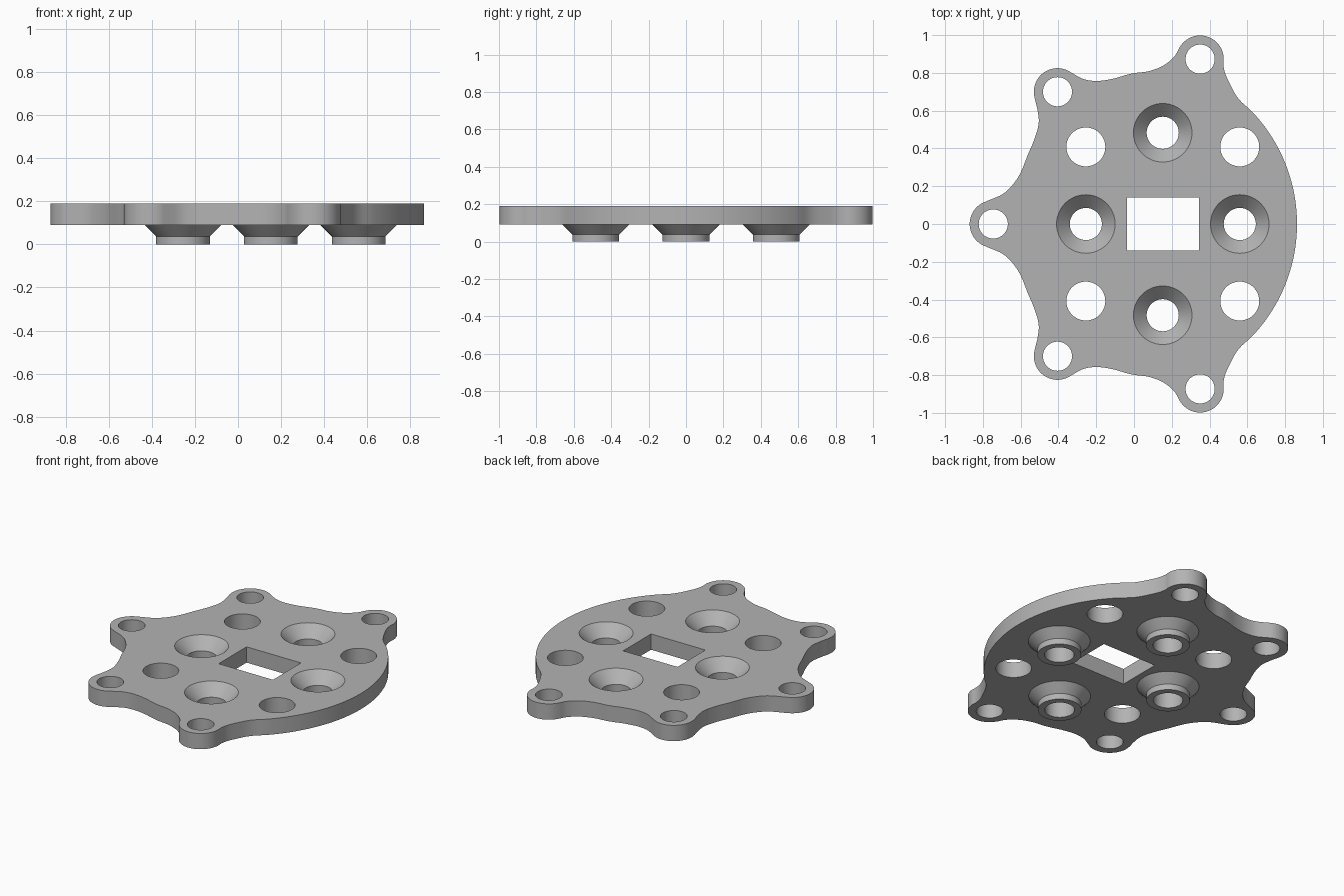
import bpy, bmesh, math
from mathutils import Vector

if "Cube" in bpy.data.objects:
    bpy.data.objects.remove(bpy.data.objects["Cube"], do_unlink=True)

BOTTOM, TOP = 0.09, 0.19
SINK_R = 0.155

grey = bpy.data.materials.new("plain grey")
grey.use_nodes = True
grey.diffuse_color = (0.45, 0.45, 0.45, 1)
grey.node_tree.nodes["Principled BSDF"].inputs["Base Color"].default_value = grey.diffuse_color


def arc(cx, cy, r, start, end, step=12):
    n = max(2, round(abs(end - start) / step))
    angles = [math.radians(start + (end - start) * i / n) for i in range(n + 1)]
    return [Vector((cx + r * math.cos(a), cy + r * math.sin(a))) for a in angles]


def circle(cx, cy, r):
    return arc(cx, cy, r, 0, 360, 6)[:-1]


def smooth_loop(knots, steps=4):
    """Closed smooth curve through the knots, weighted by chord length."""
    n = len(knots)
    chord = [(knots[(i + 1) % n] - knots[i]).length for i in range(n)]
    slope = [(knots[(i + 1) % n] - knots[i]) / chord[i] for i in range(n)]
    tangent = [(slope[i - 1] * chord[i] + slope[i] * chord[i - 1])
               / (chord[i - 1] + chord[i]) for i in range(n)]
    result = []
    for i in range(n):
        j = (i + 1) % n
        for k in range(steps):
            t = k / steps
            h = t * t * (3 - 2 * t)
            result.append(knots[i] * (1 - h) + knots[j] * h
                          + tangent[i] * chord[i] * t * (1 - t) ** 2
                          - tangent[j] * chord[i] * t * t * (1 - t))
    return result


def finish(obj):
    obj.data.materials.clear()
    obj.data.materials.append(grey)
    bpy.ops.object.select_all(action='DESELECT')
    obj.select_set(True)
    bpy.context.view_layer.objects.active = obj
    bpy.ops.object.shade_smooth_by_angle(angle=math.radians(30))


# Plate outline: lug arcs joined by flowing waists and a round right edge
lugs = [(-0.745, 0), (-0.405, 0.70), (0.35, 0.873)]
LUG_R = 0.125
waist_a = [(-0.685, 0.165), (-0.615, 0.245), (-0.562, 0.367),
           (-0.525, 0.456), (-0.504, 0.541), (-0.513, 0.615)]
waist_b = [(-0.261, 0.765), (-0.198, 0.757), (-0.129, 0.765),
           (-0.01, 0.797), (0.082, 0.81), (0.161, 0.842), (0.219, 0.894)]
waist_c = [(0.479, 0.81), (0.505, 0.747)]
upper = (arc(*lugs[0], LUG_R, 180, 110) + [Vector(p) for p in waist_a]
         + arc(*lugs[1], LUG_R, 190, 55) + [Vector(p) for p in waist_b]
         + arc(*lugs[2], LUG_R, 150, -10) + [Vector(p) for p in waist_c]
         + arc(0, 0, 0.863, 50, 0, 6))
lower = [Vector((p.x, -p.y)) for p in reversed(upper[1:-1])]
outline = smooth_loop(upper + lower)

# Hole layout
bosses = [(-0.255, 0), (0.56, 0), (0.152, 0.483), (0.152, -0.483)]
loops = [outline]
loops += [circle(x, y, SINK_R) for x, y in bosses]
loops += [circle(x, s * 0.408, 0.103) for x in (-0.255, 0.56) for s in (1, -1)]
loops += [circle(x, s * y, 0.077) for x, y in lugs for s in ((1, -1) if y else (1,))]
loops.append([Vector(p) for p in ((-0.038, -0.14), (0.343, -0.14), (0.343, 0.14), (-0.038, 0.14))])

# Plate: filled profile with holes, extruded
curve = bpy.data.curves.new("plate_profile", 'CURVE')
curve.dimensions = '2D'
curve.fill_mode = 'BOTH'
curve.extrude = (TOP - BOTTOM) / 2
for loop in loops:
    spline = curve.splines.new('POLY')
    spline.points.add(len(loop) - 1)
    for point, p in zip(spline.points, loop):
        point.co = (p.x, p.y, 0, 1)
    spline.use_cyclic_u = True
profile = bpy.data.objects.new("plate_profile", curve)
bpy.context.collection.objects.link(profile)
mesh = bpy.data.meshes.new_from_object(
    profile.evaluated_get(bpy.context.evaluated_depsgraph_get()))
bpy.data.objects.remove(profile, do_unlink=True)
bm = bmesh.new()
bm.from_mesh(mesh)
bmesh.ops.remove_doubles(bm, verts=bm.verts, dist=0.0001)
bmesh.ops.translate(bm, verts=bm.verts, vec=(0, 0, (TOP + BOTTOM) / 2))
bmesh.ops.recalc_face_normals(bm, faces=bm.faces)
bm.to_mesh(mesh)
bm.free()
mesh.name = "plate"
plate = bpy.data.objects.new("plate", mesh)
bpy.context.collection.objects.link(plate)
finish(plate)

# Countersunk bosses: one revolved section, reused at four places
section = [(SINK_R, TOP), (0.085, 0.12), (0.085, 0), (0.125, 0),
           (0.125, 0.037), (0.178, BOTTOM), (SINK_R, BOTTOM)]
bm = bmesh.new()
verts = [bm.verts.new((r, 0, z)) for r, z in section]
edges = [bm.edges.new((verts[i], verts[(i + 1) % len(verts)])) for i in range(len(verts))]
bmesh.ops.spin(bm, geom=verts + edges, cent=(0, 0, 0), axis=(0, 0, 1),
               angle=math.tau, steps=60, use_merge=True)
bmesh.ops.remove_doubles(bm, verts=bm.verts, dist=0.0001)
bmesh.ops.recalc_face_normals(bm, faces=bm.faces)
boss_mesh = bpy.data.meshes.new("countersunk_boss")
bm.to_mesh(boss_mesh)
bm.free()
for (x, y), side in zip(bosses, ("right", "left", "back", "front")):
    boss = bpy.data.objects.new(side + "_countersunk_boss", boss_mesh)
    boss.location = (x, y, 0)
    bpy.context.collection.objects.link(boss)
    finish(boss)
